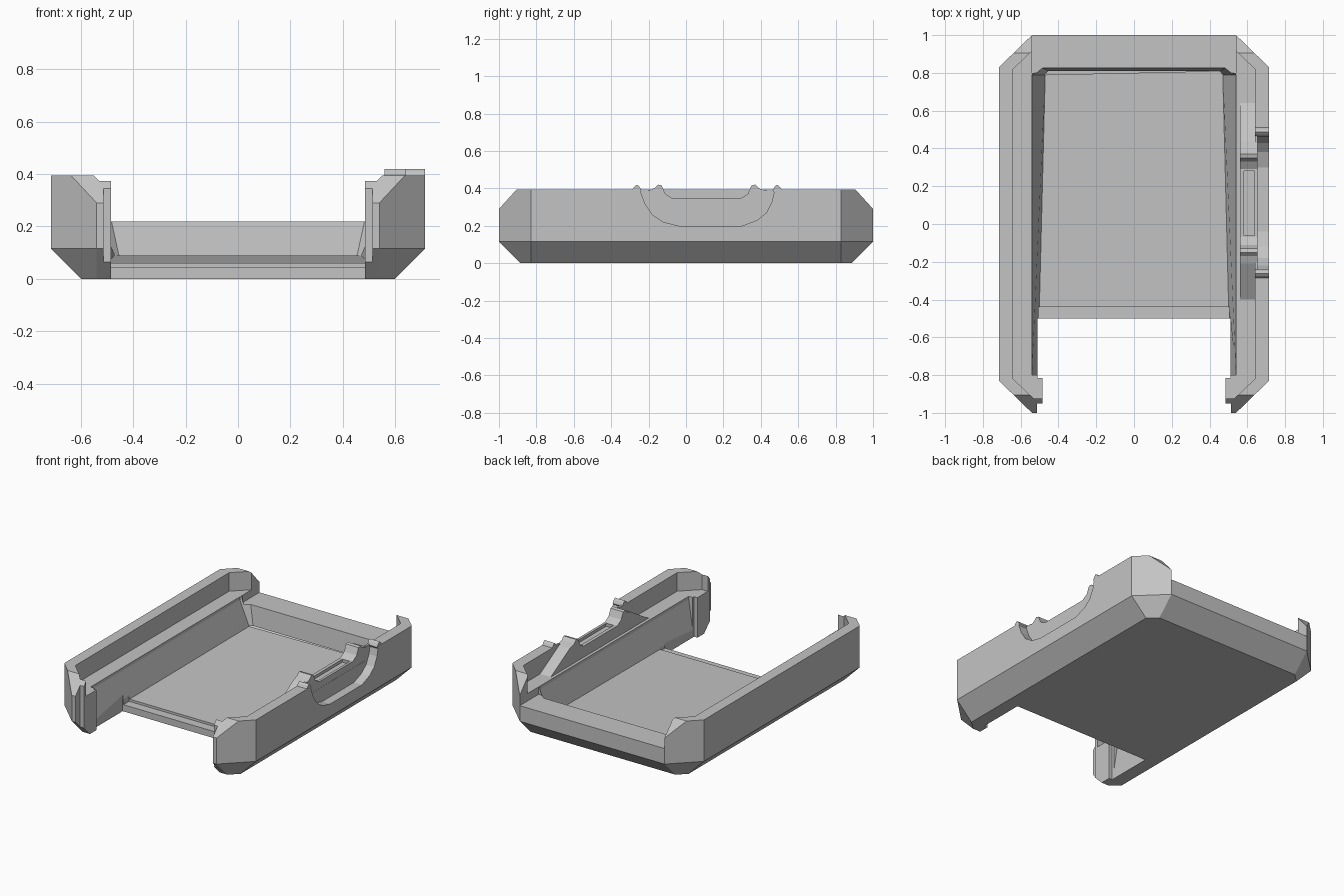
import bpy, bmesh

if "Cube" in bpy.data.objects:
    bpy.data.objects.remove(bpy.data.objects["Cube"])

grey = bpy.data.materials.new("plain grey")
grey.use_nodes = True
grey.diffuse_color = (0.55, 0.55, 0.55, 1)
grey.node_tree.nodes["Principled BSDF"].inputs["Base Color"].default_value = (0.55, 0.55, 0.55, 1)


def loft(name, rings):
    """Closed solid through rings of equal point count."""
    bm = bmesh.new()
    loops = [[bm.verts.new(p) for p in ring] for ring in rings]
    n = len(loops[0])
    for a, b in zip(loops, loops[1:]):
        for i in range(n):
            j = (i + 1) % n
            bm.faces.new((a[i], a[j], b[j], b[i]))
    bm.faces.new(loops[0])
    bm.faces.new(loops[-1])
    bmesh.ops.recalc_face_normals(bm, faces=bm.faces)
    mesh = bpy.data.meshes.new(name)
    bm.to_mesh(mesh)
    bm.free()
    mesh.materials.append(grey)
    obj = bpy.data.objects.new(name, mesh)
    bpy.context.collection.objects.link(obj)
    return obj


def side_prism(name, yz, x0, x1):
    return loft(name, [[(x, y, z) for y, z in yz] for x in (x0, x1)])


def plan_prism(name, xy, z0, z1):
    return loft(name, [[(x, y, z) for x, y in xy] for z in (z0, z1)])


def box(name, x0, x1, y0, y1, z0, z1):
    return plan_prism(name, [(x0, y0), (x1, y0), (x1, y1), (x0, y1)], z0, z1)


def cut(obj, cutter):
    """Subtract the cutter, keep the result and drop the cutter."""
    cutter.hide_render = True
    mod = obj.modifiers.new("cut", "BOOLEAN")
    mod.operation, mod.solver, mod.object = "DIFFERENCE", "EXACT", cutter
    bpy.context.view_layer.update()
    deps = bpy.context.evaluated_depsgraph_get()
    mesh = bpy.data.meshes.new_from_object(obj.evaluated_get(deps))
    obj.modifiers.clear()
    obj.data = mesh
    bpy.data.objects.remove(cutter)


def octagon(x, y, cx, cy, z):
    """Rectangle with corners cut at cx along x and cy along y."""
    quarter = [(x, cy), (cx, y)]
    pts = quarter + [(-a, b) for a, b in reversed(quarter)]
    return [(a, b, z) for a, b in pts + [(-a, -b) for a, b in pts]]


# Tray body with chamfered corners and bottom
tray = loft("tray", [octagon(0.6, 0.885, 0.54, 0.83, 0),
                     octagon(0.715, 1, 0.54, 0.83, 0.115),
                     octagon(0.715, 1, 0.54, 0.83, 0.395)])

# Sloping tops at the four corners
for s in (-1, 1):
    slope = [(0.885, 0.417), (1.03, 0.257), (1.03, 0.5), (0.885, 0.5)]
    cut(tray, side_prism("corner_slope", [(s * y, z) for y, z in slope], -1, 1))

# Main bay: tapered floor, leaning sides, chamfered back corners
low = [(0.51, -0.8, 0.052), (0.47, 0.79, 0.09), (0.455, 0.81, 0.09)]
mid = [(0.54, -0.8, 0.25), (0.54, 0.79, 0.25), (0.49, 0.83, 0.25)]
cut(tray, loft("bay", [r + [(-x, y, z) for x, y, z in reversed(r)]
                       for r in (low, mid, [(x, y, 0.6) for x, y, z in mid])]))

# Open front between the arms, with hooked ends and a stepped floor lip
cut(tray, box("front_opening", -0.51, 0.51, -0.815, -0.5, -0.1, 0.6))
cut(tray, box("hook_gap", -0.485, 0.485, -0.96, -0.79, -0.1, 0.6))
cut(tray, box("end_gap", -0.513, 0.513, -1.1, -0.95, -0.1, 0.6))
cut(tray, box("lip_step", -0.505, 0.505, -0.6, -0.44, 0.045, 0.6))

# Low back wall
cut(tray, box("back_wall_top", -0.54, 0.54, 0.8, 1.1, 0.22, 0.6))

# Shelf inside each side rim
for s in (-1, 1):
    shelf = [(0.4, -0.925), (0.53, -0.925), (0.64, -0.82),
             (0.64, 0.82), (0.53, 0.925), (0.4, 0.925)]
    cut(tray, plan_prism("shelf", [(s * x, y) for x, y in shelf], 0.27, 0.6))

# Curved finger recess in the outer wall
recess = [(-0.25, 0.5), (-0.25, 0.4), (-0.22, 0.32), (-0.18, 0.26), (-0.12, 0.22),
          (-0.04, 0.2), (0.3, 0.2), (0.38, 0.23), (0.43, 0.27), (0.46, 0.33),
          (0.475, 0.4), (0.475, 0.5)]
cut(tray, side_prism("finger_recess", recess, 0.655, 0.9))
cut(tray, box("rim_gap", 0.6, 0.9, -0.2, 0.43, 0.3, 0.6))

# Raised guide behind the recess: end ramps, two bumps and a dip
guide = [(-0.4, 0.26), (-0.4, 0.27), (-0.21, 0.385), (-0.17, 0.4), (-0.15, 0.42),
         (-0.13, 0.415), (-0.11, 0.37), (-0.07, 0.345), (0.29, 0.345), (0.33, 0.37),
         (0.35, 0.415), (0.37, 0.42), (0.39, 0.4), (0.44, 0.385), (0.64, 0.27), (0.64, 0.26)]
latch_guide = side_prism("latch_guide", guide, 0.56, 0.654)
cut(latch_guide, box("guide_slot", 0.583, 0.637, -0.06, 0.28, 0.325, 0.6))

# Small ridges at both ends of the recess
for name, y, s in (("front_ridge", -0.25, 1), ("back_ridge", 0.475, -1)):
    ridge = [(0, 0.37), (0.012, 0.39), (0, 0.41), (-0.012, 0.42), (-0.025, 0.41), (-0.045, 0.38)]
    side_prism(name, [(y + s * a, z) for a, z in ridge], 0.64, 0.714)
